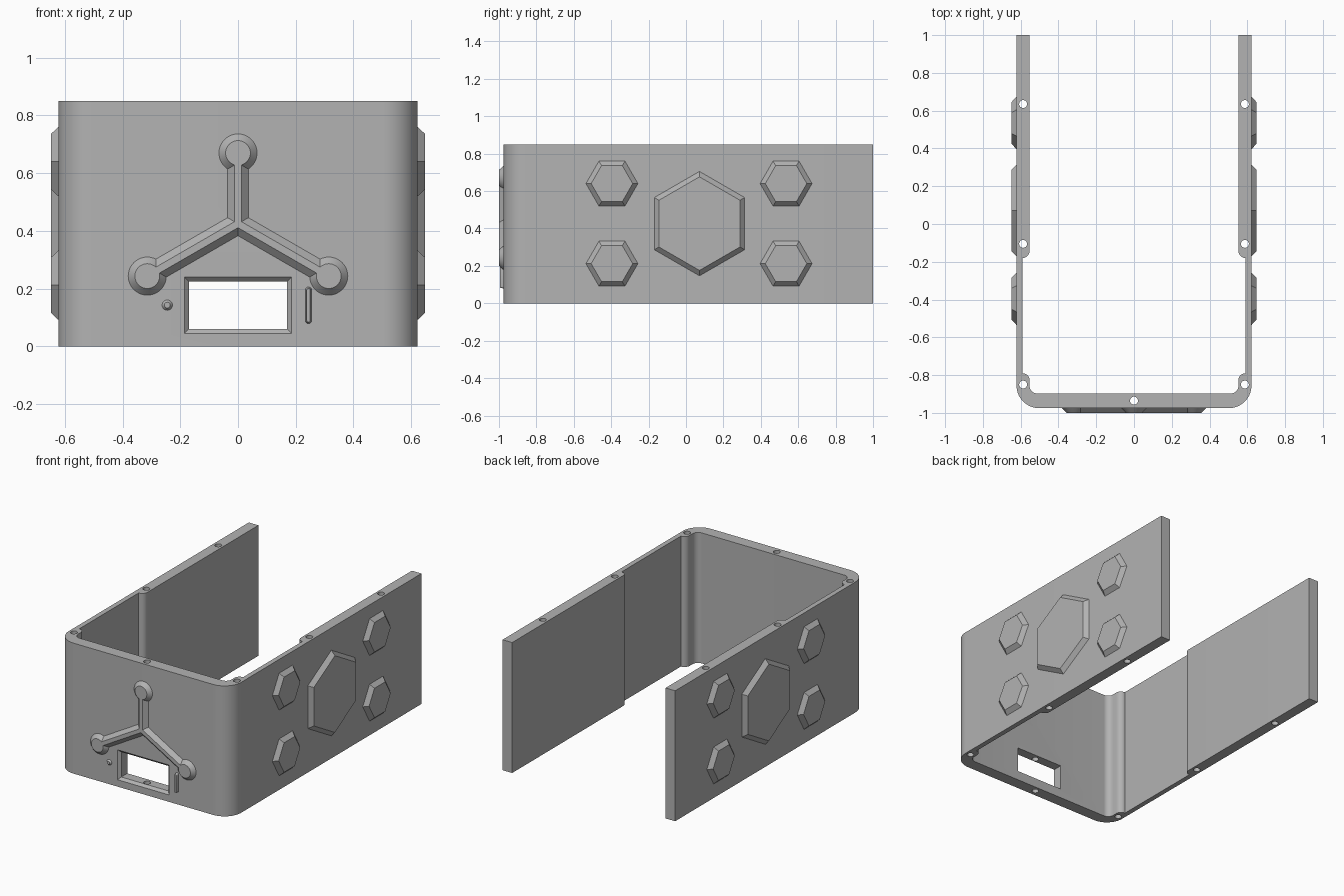
import bpy, bmesh
from math import cos, sin, pi, radians

old = bpy.data.objects.get("Cube")
if old:
    bpy.data.objects.remove(old, do_unlink=True)

grey = bpy.data.materials.new("plain grey")
grey.use_nodes = True
grey.diffuse_color = (0.45, 0.45, 0.45, 1)
grey.node_tree.nodes["Principled BSDF"].inputs["Base Color"].default_value = grey.diffuse_color

HEIGHT, HALF_W, FRONT, BACK = 0.85, 0.622, -0.975, 1.0


def arc(cx, cy, r, start, end, steps=10):
    """Points along a circular arc, angles in degrees."""
    angles = [radians(start + (end - start) * i / steps) for i in range(steps + 1)]
    return [(cx + r * cos(a), cy + r * sin(a)) for a in angles]


def circle(cx, cy, r, n=40, turn=0):
    return [(cx + r * cos(turn + 2 * pi * i / n), cy + r * sin(turn + 2 * pi * i / n)) for i in range(n)]


def loft(name, layers, place, smooth=True):
    """Closed solid through (outline, depth) layers; place maps u, v, depth to xyz."""
    bm = bmesh.new()
    rings = [[bm.verts.new(place(u, v, h)) for u, v in outline] for outline, h in layers]
    n = len(rings[0])
    for low, high in zip(rings, rings[1:]):
        for i in range(n):
            j = (i + 1) % n
            bm.faces.new((low[i], low[j], high[j], high[i]))
    bm.faces.new(rings[0])
    bm.faces.new(rings[-1])
    bmesh.ops.recalc_face_normals(bm, faces=bm.faces)
    mesh = bpy.data.meshes.new(name)
    bm.to_mesh(mesh)
    bm.free()
    mesh.materials.append(grey)
    obj = bpy.data.objects.new(name, mesh)
    bpy.context.collection.objects.link(obj)
    if smooth:
        shade(obj)
    return obj


def shade(obj):
    bpy.ops.object.select_all(action='DESELECT')
    obj.select_set(True)
    bpy.context.view_layer.objects.active = obj
    bpy.ops.object.shade_smooth_by_angle(angle=radians(25))


def upright(u, v, h):
    return (u, v, h)


def on_front(u, v, h):
    return (u, FRONT - h, v)


def on_left(u, v, h):
    return (HALF_W + h, u, v)


def on_right(u, v, h):
    return (-HALF_W - h, u, v)


def raised(name, base, top, height, place, smooth=True):
    """Bevelled relief, slightly sunk into the wall."""
    return loft(name, [(base, -0.005), (base, 0), (top, height)], place, smooth)


# U-shaped wall: half outline from front centre round to the back and inwards
outer = arc(HALF_W - 0.12, FRONT + 0.12, 0.12, -90, 0, 16) + [(HALF_W, BACK)]
thick, thin = 0.553, 0.59
inner = [(thick, BACK)]
inner += arc(thin, -0.143, thin - thick, 180, 270)
inner += arc(thin, -0.827, thin - thick, 90, 180)
inner += arc(thick - 0.04, -0.857, 0.04, 0, -90)
half = outer + inner
profile = half + [(-x, y) for x, y in reversed(half)]
shell = loft("u_shaped_wall", [(profile, 0), (profile, HEIGHT)], upright, False)


def cut(cutter):
    cutter.hide_render = True
    mod = shell.modifiers.new("cut", 'BOOLEAN')
    mod.operation, mod.solver, mod.object = 'DIFFERENCE', 'EXACT', cutter
    bpy.context.view_layer.objects.active = shell
    bpy.ops.object.modifier_apply(modifier=mod.name)
    bpy.data.objects.remove(cutter, do_unlink=True)


# Window with a chamfered front edge
def window(grow):
    left, right, low, high = -0.17 - grow, 0.17 + grow, 0.061 - grow, 0.224 + grow
    return [(left, low), (right, low), (right, high), (left, high)]


cut(loft("window_cutter", [(window(0.032), 0.016), (window(0), -0.016), (window(0), -0.2)], on_front, False))

# Vertical screw holes
holes = [(s * 0.587, y) for s in (-1, 1) for y in (-0.85, -0.105, 0.635)] + [(0, -0.935)]
for x, y in holes:
    ring = circle(x, y, 0.021, 24)
    cut(loft("hole_cutter", [(ring, -0.1), (ring, HEIGHT + 0.1)], upright, False))
shade(shell)

# Three-armed emblem with round ends
CX, CZ, RELIEF = 0, 0.425, 0.025
arms = [(90, 0.245), (210, 0.363), (330, 0.363)]


def emblem(w):
    pts = []
    for deg, length in arms:
        a = radians(deg)
        for side in (-w, w):
            reach = length - 0.035
            pts.append((CX + reach * cos(a) - side * sin(a), CZ + reach * sin(a) + side * cos(a)))
        b, miter = a + pi / 3, w / sin(pi / 3)
        pts.append((CX + miter * cos(b), CZ + miter * sin(b)))
    return pts


raised("emblem_arms", emblem(0.036), emblem(0.012), RELIEF, on_front, False)
for i, (deg, length) in enumerate(arms):
    x, z = CX + length * cos(radians(deg)), CZ + length * sin(radians(deg))
    raised(f"emblem_disc_{i + 1}", circle(x, z, 0.066), circle(x, z, 0.043), RELIEF, on_front)


# Small round button and slim upright bar beside the window
def stadium(x, low, high, r):
    return arc(x, high, r, 0, 180) + arc(x, low, r, 180, 360)


raised("button", circle(-0.245, 0.143, 0.018, 24), circle(-0.245, 0.143, 0.01, 24), 0.01, on_front)
raised("upright_bar", stadium(0.244, 0.09, 0.195, 0.011), stadium(0.244, 0.09, 0.195, 0.006), 0.02, on_front)

# Hexagonal pads on both sides: one large, four small
for side, place in (("left", on_left), ("right", on_right)):
    raised(f"{side}_large_hexagon", circle(0.072, 0.426, 0.279, 6, pi / 2),
           circle(0.072, 0.426, 0.25, 6, pi / 2), 0.026, place, False)
    for y in (-0.396, 0.535):
        for z in (0.212, 0.64):
            raised(f"{side}_small_hexagon", circle(y, z, 0.139, 6), circle(y, z, 0.111, 6), 0.026, place, False)
